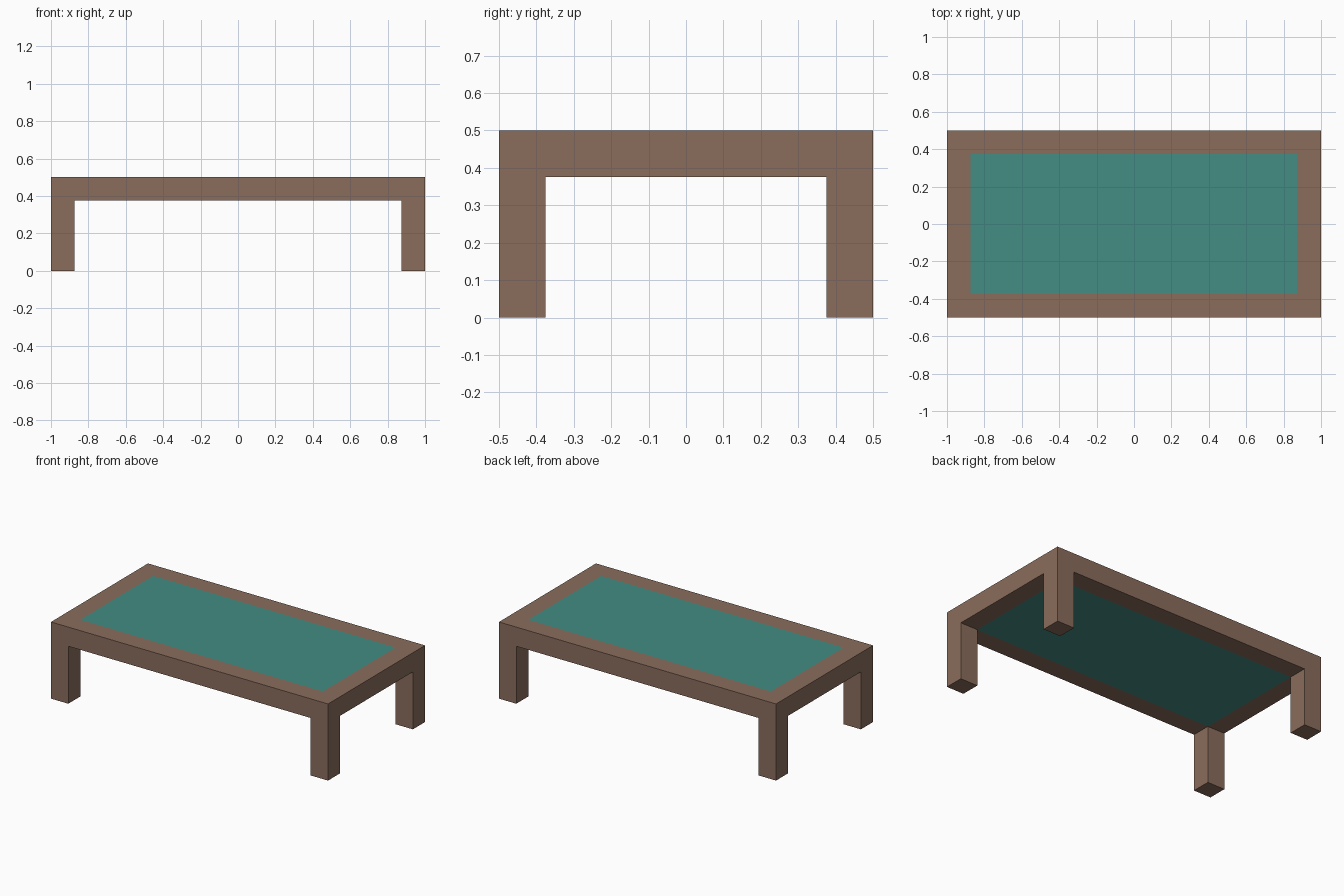
import bpy
import bmesh
from mathutils import Matrix

if "Cube" in bpy.data.objects:
    bpy.data.objects.remove(bpy.data.objects["Cube"])

LENGTH, WIDTH, HEIGHT, BAR = 2.0, 1.0, 0.5, 0.125


def material(name, rgb):
    """Flat colour given as sRGB 0-255, stored as linear."""
    lin = [((c / 255 + 0.055) / 1.055) ** 2.4 for c in rgb]
    mat = bpy.data.materials.new(name)
    mat.diffuse_color = (*lin, 1.0)
    mat.use_nodes = True
    mat.node_tree.nodes["Principled BSDF"].inputs["Base Color"].default_value = mat.diffuse_color
    return mat


def box_bmesh(size, centre):
    bm = bmesh.new()
    bmesh.ops.create_cube(bm, size=1.0,
                          matrix=Matrix.Translation(centre) @ Matrix.Diagonal((*size, 1.0)))
    return bm


def finish(bm, name, mats):
    bm.normal_update()
    mesh = bpy.data.meshes.new(name)
    bm.to_mesh(mesh)
    bm.free()
    for mat in mats:
        mesh.materials.append(mat)
    obj = bpy.data.objects.new(name, mesh)
    bpy.context.collection.objects.link(obj)
    return obj


wood = material("brown wood", (138, 109, 92))
teal = material("teal panel", (67, 140, 131))

# Table top: slab with a flush teal panel inset on its top and underside
bm = box_bmesh((LENGTH, WIDTH, BAR), (0, 0, HEIGHT - BAR / 2))
bm.normal_update()
panels = [f for f in bm.faces if abs(f.normal.z) > 0.9]
bmesh.ops.inset_individual(bm, faces=panels, thickness=BAR, use_even_offset=True)
for f in panels:
    f.material_index = 1
finish(bm, "table_top", [wood, teal])

# Four square legs, flush with the corners
leg_height = HEIGHT - BAR
for side, sx in (("left", -1), ("right", 1)):
    for end, sy in (("front", -1), ("back", 1)):
        bm = box_bmesh((BAR, BAR, leg_height),
                       (sx * (LENGTH - BAR) / 2, sy * (WIDTH - BAR) / 2, leg_height / 2))
        finish(bm, f"{end}_{side}_leg", [wood])
